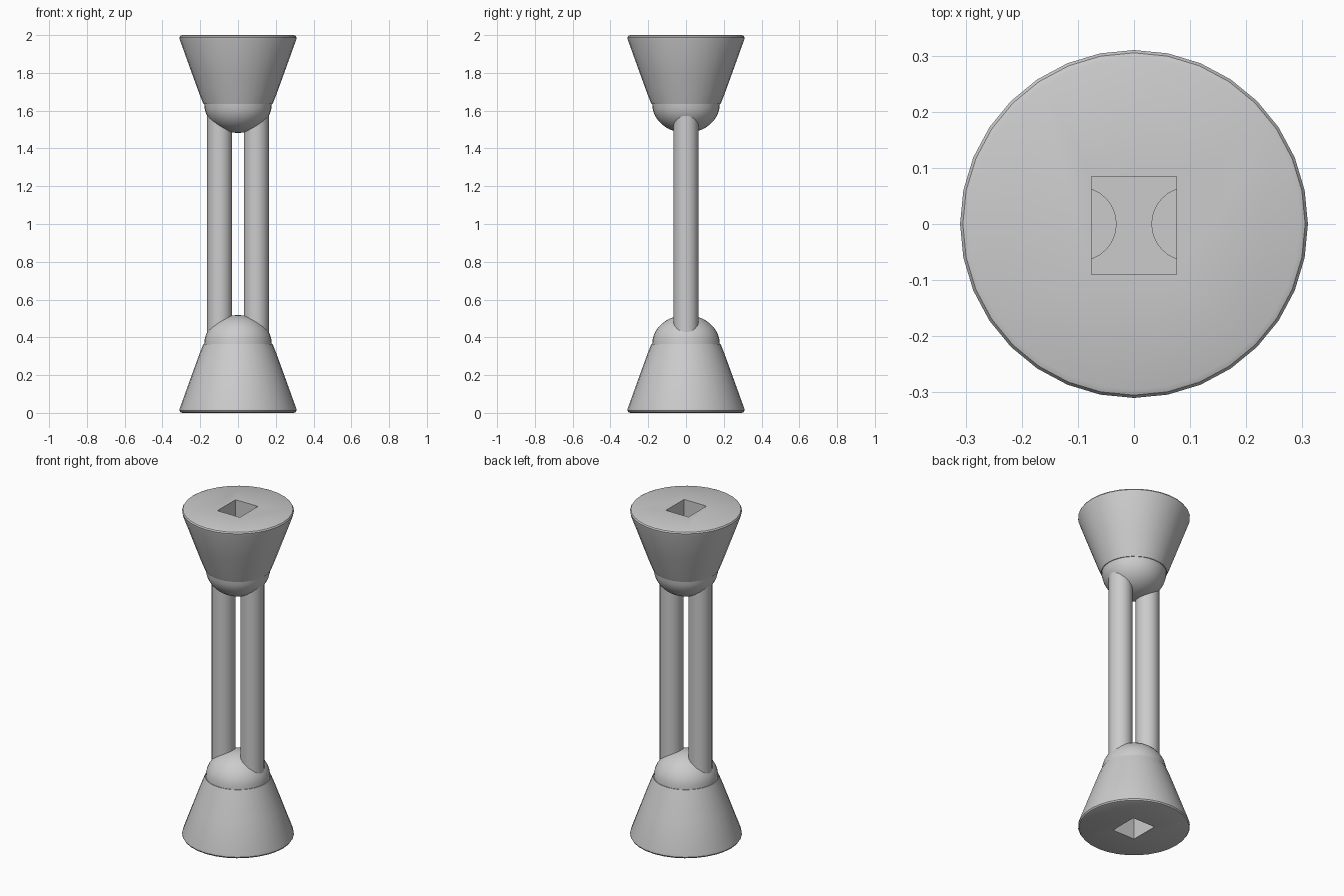
import bpy, bmesh, math

cube = bpy.data.objects.get("Cube")
if cube:
    bpy.data.objects.remove(cube, do_unlink=True)

grey = bpy.data.materials.new("plain grey")
grey.use_nodes = True
GREY = (0.6, 0.6, 0.6, 1)
grey.diffuse_color = GREY
grey.node_tree.nodes["Principled BSDF"].inputs["Base Color"].default_value = GREY


def add_object(name, bm):
    bmesh.ops.recalc_face_normals(bm, faces=bm.faces)
    mesh = bpy.data.meshes.new(name)
    bm.to_mesh(mesh)
    bm.free()
    mesh.materials.append(grey)
    obj = bpy.data.objects.new(name, mesh)
    bpy.context.collection.objects.link(obj)
    return obj


def lathe(name, profile, top, sides=32):
    """Spin (radius, height) points round z; top mirrors them to the upper end."""
    bm = bmesh.new()
    pts = [(r, 2 - z if top else z) for r, z in profile]
    verts = [bm.verts.new((r, 0, z)) for r, z in pts]
    edges = [bm.edges.new(pair) for pair in zip(verts, verts[1:])]
    bmesh.ops.spin(bm, geom=verts + edges, cent=(0, 0, 0), axis=(0, 0, 1),
                   angle=math.tau, steps=sides)
    bmesh.ops.remove_doubles(bm, verts=bm.verts, dist=1e-4)
    # close any open rims with flat caps
    bmesh.ops.holes_fill(bm, edges=[e for e in bm.edges if e.is_boundary], sides=0)
    return add_object(name, bm)


def smooth(obj, angle=35):
    bpy.ops.object.select_all(action="DESELECT")
    obj.select_set(True)
    bpy.context.view_layer.objects.active = obj
    bpy.ops.object.shade_smooth_by_angle(angle=math.radians(angle))


def pocket_cutter(name, z, depth):
    bm = bmesh.new()
    bmesh.ops.create_cube(bm, size=1)
    bmesh.ops.scale(bm, vec=(0.152, 0.175, depth * 2), verts=bm.verts)
    bmesh.ops.translate(bm, vec=(0, -0.0025, z), verts=bm.verts)
    return add_object(name, bm)


# Flared foot profile with a rounded rim, and a slightly flattened dome
flare = [(0.295, 0), (0.305, 0.004), (0.31, 0.012), (0.308, 0.025),
         (0.245, 0.2), (0.205, 0.31), (0.183, 0.365)]
dome = [(0.179 * math.cos(a), 0.365 + 0.153 * math.sin(a))
        for a in (i * math.pi / 20 for i in range(10))] + [(0, 0.518)]

for end, top in (("lower", False), ("upper", True)):
    cone = lathe(end + "_flared_end", flare, top)
    # Rectangular pocket in the flat face
    cutter = pocket_cutter(end + "_pocket_cutter", 2 if top else 0, 0.34)
    cut = cone.modifiers.new("pocket", "BOOLEAN")
    cut.object = cutter
    cut.operation = "DIFFERENCE"
    cut.solver = "EXACT"
    bpy.context.view_layer.update()
    mesh = bpy.data.meshes.new_from_object(
        cone.evaluated_get(bpy.context.evaluated_depsgraph_get()))
    cone.modifiers.clear()
    cone.data = mesh
    bpy.data.objects.remove(cutter, do_unlink=True)
    smooth(cone)
    smooth(lathe(end + "_dome", dome, top))

# Twin rods whose ends show inside the pockets
for side, x in (("left", 0.097), ("right", -0.097)):
    rod = lathe(side + "_rod", [(0.066, 0.3), (0.066, 1.7)], False)
    rod.location.x = x
    smooth(rod)
